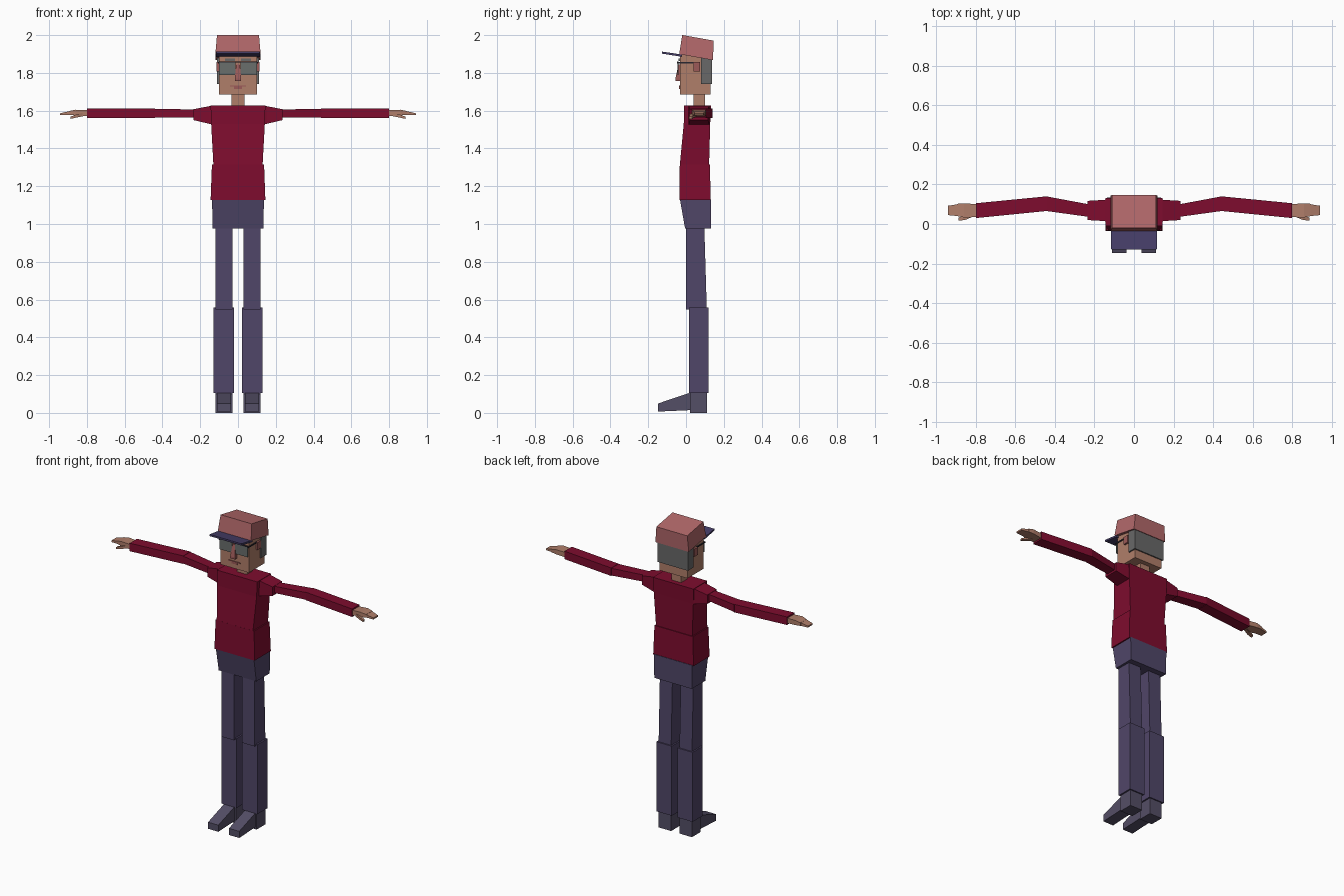
import bpy, bmesh


def material(name, r, g, b):
    lin = [((c / 255 + 0.055) / 1.055) ** 2.4 for c in (r, g, b)]
    m = bpy.data.materials.new(name)
    m.diffuse_color = (*lin, 1)
    return m


SHIRT = material("crimson shirt", 126, 12, 46)
TROUSERS = material("purple trousers", 80, 70, 104)
SHOE = material("grey purple shoe", 84, 78, 102)
SKIN = material("skin", 176, 126, 106)
ROSY = material("rosy skin", 156, 90, 88)
HAIR = material("grey hair", 104, 104, 104)
CAP = material("dusty pink cap", 178, 104, 106)
BRIM = material("navy brim", 70, 62, 104)
LENS = material("grey lens", 106, 110, 108)
FRAME = material("dark frame", 40, 38, 46)


def loft(name, mat, axis, sections, mirror=False, shear=0.0):
    """Rectangles along an axis. Section = (t, lo1, hi1, lo2, hi2),
    where 1 and 2 are the two other axes in x, y, z order."""
    bm = bmesh.new()
    rings = []
    for t, a0, a1, b0, b1 in sections:
        ring = []
        for a, b in ((a0, b0), (a1, b0), (a1, b1), (a0, b1)):
            co = [a, b]
            co.insert("xyz".index(axis), t)
            co[2] += shear * co[1]
            ring.append(bm.verts.new(co))
        rings.append(ring)
    for r, s in zip(rings, rings[1:]):
        for i in range(4):
            j = (i + 1) % 4
            bm.faces.new((r[i], r[j], s[j], s[i]))
    bm.faces.new(rings[0])
    bm.faces.new(rings[-1])
    bmesh.ops.recalc_face_normals(bm, faces=bm.faces)
    me = bpy.data.meshes.new(name)
    bm.to_mesh(me)
    bm.free()
    me.materials.append(mat)
    ob = bpy.data.objects.new(name, me)
    bpy.context.collection.objects.link(ob)
    if mirror:
        ob.modifiers.new("mirror", 'MIRROR').use_mirror_merge = False
    return ob


def box(name, mat, x0, x1, y0, y1, z0, z1, mirror=False):
    return loft(name, mat, "z", [(z0, x0, x1, y0, y1), (z1, x0, x1, y0, y1)], mirror)


# Feet and legs
box("shoe_heel", SHOE, 0.03, 0.12, 0.02, 0.11, 0, 0.11, True)
loft("shoe_toe", SHOE, "y", [(0.03, 0.038, 0.112, 0.015, 0.11),
                             (-0.147, 0.038, 0.112, 0.007, 0.05)], True)
box("lower_leg", TROUSERS, 0.02, 0.13, 0.015, 0.118, 0.105, 0.557, True)
loft("upper_leg", TROUSERS, "z", [(0.548, 0.03, 0.12, 0.0, 0.11),
                                  (0.98, 0.03, 0.12, 0.0, 0.097)], True)

# Torso
loft("hips", TROUSERS, "z", [(0.977, -0.135, 0.135, -0.005, 0.133),
                             (1.13, -0.137, 0.137, -0.032, 0.133)])
loft("lower_torso", SHIRT, "z", [(1.126, -0.145, 0.145, -0.035, 0.13),
                                 (1.315, -0.138, 0.138, -0.033, 0.127)])
loft("upper_torso", SHIRT, "z", [(1.31, -0.13, 0.13, -0.033, 0.122),
                                 (1.53, -0.142, 0.142, -0.012, 0.128),
                                 (1.628, -0.145, 0.145, -0.01, 0.132)])

# Arms
loft("shoulder", SHIRT, "x", [(0.13, 0.01, 0.128, 1.525, 1.628),
                              (0.15, 0.015, 0.122, 1.53, 1.624),
                              (0.235, 0.02, 0.117, 1.55, 1.608)], True)
loft("upper_arm", SHIRT, "x", [(0.22, 0.035, 0.098, 1.563, 1.606),
                               (0.445, 0.066, 0.14, 1.563, 1.61)], True)
loft("forearm", SHIRT, "x", [(0.44, 0.066, 0.14, 1.56, 1.612),
                             (0.80, 0.03, 0.105, 1.56, 1.612)], True)

# Hands
loft("palm", SKIN, "x", [(0.795, 0.035, 0.1, 1.57, 1.602),
                         (0.86, 0.033, 0.105, 1.575, 1.605),
                         (0.895, 0.04, 0.102, 1.578, 1.598)], True)
loft("fingers", SKIN, "x", [(0.89, 0.04, 0.1, 1.578, 1.598),
                            (0.942, 0.045, 0.092, 1.576, 1.586)], True)
loft("thumb", SKIN, "x", [(0.82, 0.035, 0.058, 1.57, 1.588),
                          (0.855, 0.02, 0.042, 1.564, 1.58),
                          (0.888, 0.017, 0.033, 1.556, 1.568)], True)

# Head
box("neck", SKIN, -0.035, 0.035, 0.04, 0.1, 1.62, 1.70)
box("head", SKIN, -0.101, 0.101, -0.033, 0.13, 1.685, 1.90)
box("hair", HAIR, -0.11, 0.11, 0.08, 0.138, 1.74, 1.89)
box("ear", ROSY, 0.095, 0.113, 0.04, 0.075, 1.808, 1.857, True)
loft("nose", ROSY, "z", [(1.757, -0.017, 0.017, -0.056, -0.03),
                         (1.77, -0.017, 0.017, -0.056, -0.03),
                         (1.845, -0.01, 0.01, -0.04, -0.03)])
box("upper_lip", ROSY, -0.042, 0.042, -0.038, -0.03, 1.727, 1.733)
box("lower_lip", ROSY, -0.02, 0.02, -0.038, -0.03, 1.716, 1.727)
box("eyebrow", HAIR, 0.015, 0.07, -0.04, -0.03, 1.864, 1.876, True)

# Glasses
box("lens", LENS, 0.012, 0.1, -0.046, -0.04, 1.79, 1.857, True)
box("glasses_bar", FRAME, -0.1, 0.1, -0.047, -0.039, 1.855, 1.861)
box("glasses_temple", FRAME, 0.099, 0.106, -0.047, 0.045, 1.85, 1.858, True)

# Cap with a backward tilt
loft("cap_crown", CAP, "z", [(1.893, -0.12, 0.12, -0.036, 0.143),
                             (1.997, -0.111, 0.111, -0.02, 0.146)], shear=-0.18)
loft("cap_brim", BRIM, "y", [(-0.02, -0.118, 0.118, 1.885, 1.897),
                             (-0.128, -0.115, 0.115, 1.902, 1.913)])
